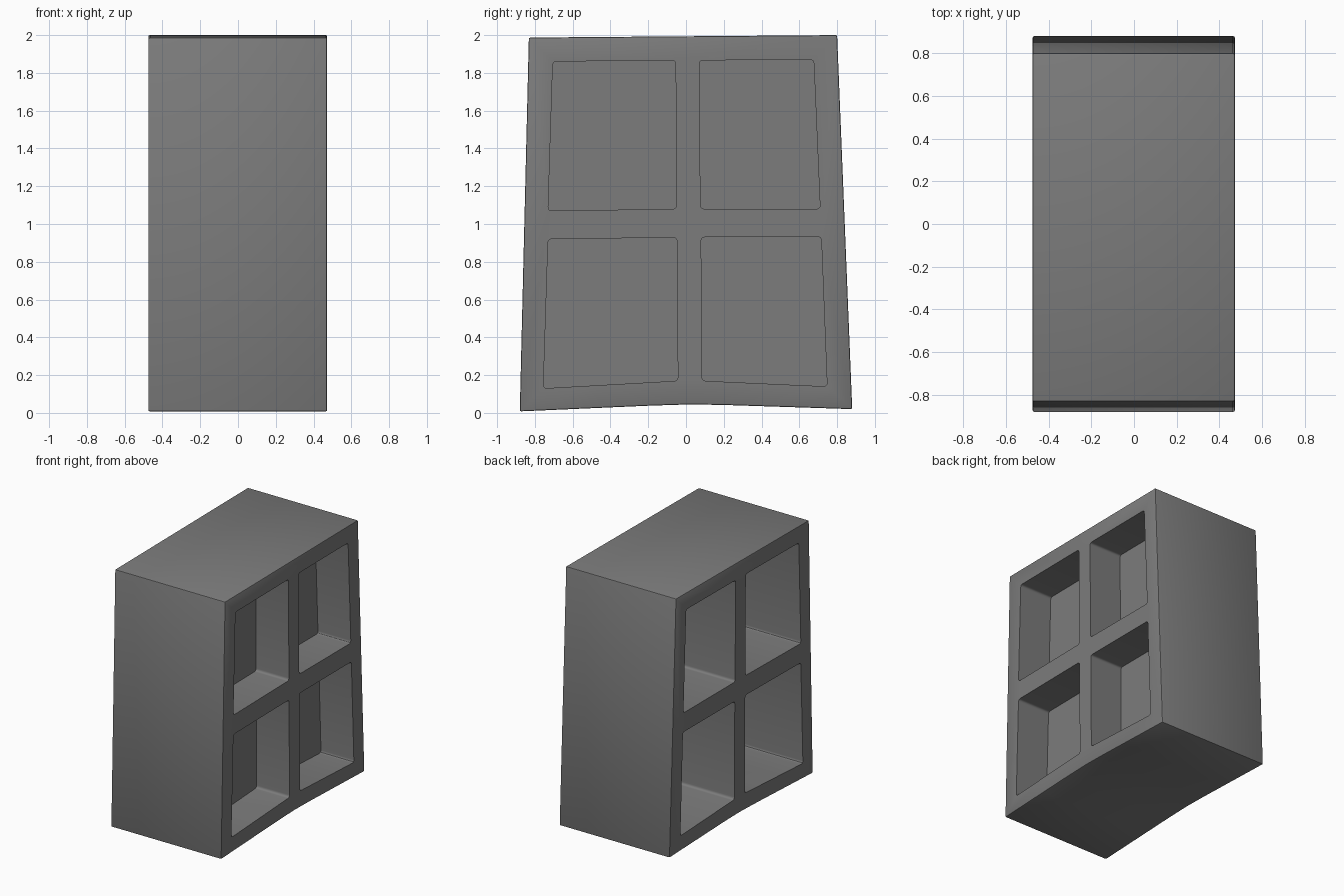
import bpy, bmesh
from mathutils import Vector

cube = bpy.data.objects.get("Cube")
if cube:
    bpy.data.objects.remove(cube)

grey = bpy.data.materials.new("matte_grey")
grey.use_nodes = True
colour = (0.2, 0.2, 0.2, 1)
grey.diffuse_color = colour
grey.node_tree.nodes["Principled BSDF"].inputs["Base Color"].default_value = colour


def rounded(corners, radius, steps=4):
    """Round every corner of a (y, z) outline."""
    pts = [Vector(c) for c in corners]
    out = []
    for i, p in enumerate(pts):
        a = p + (pts[i - 1] - p).normalized() * radius
        b = p + (pts[(i + 1) % len(pts)] - p).normalized() * radius
        for k in range(steps + 1):
            t = k / steps
            out.append(a * (1 - t) ** 2 + p * 2 * t * (1 - t) + b * t ** 2)
    return out


def slab(name, outline, x0, x1):
    """Extrude a (y, z) outline along x."""
    bm = bmesh.new()
    base = bm.faces.new([bm.verts.new((x0, y, z)) for y, z in outline])
    ext = bmesh.ops.extrude_face_region(bm, geom=[base])
    moved = [g for g in ext["geom"] if isinstance(g, bmesh.types.BMVert)]
    bmesh.ops.translate(bm, verts=moved, vec=(x1 - x0, 0, 0))
    bmesh.ops.recalc_face_normals(bm, faces=bm.faces)
    mesh = bpy.data.meshes.new(name)
    bm.to_mesh(mesh)
    bm.free()
    mesh.materials.append(grey)
    obj = bpy.data.objects.new(name, mesh)
    bpy.context.collection.objects.link(obj)
    return obj


def apply(obj, mod):
    bpy.context.view_layer.objects.active = obj
    bpy.ops.object.modifier_apply(modifier=mod.name)


# Tapered outer case with a gently arched underside
arch = [(0.45, 0.034), (0.2, 0.042), (0.02, 0.045), (-0.2, 0.038), (-0.45, 0.027)]
case = slab("shelf_case", [(-0.88, 0.008), (-0.832, 1.987), (0.8, 2.0), (0.88, 0.02)] + arch,
            -0.475, 0.472)
bevel = case.modifiers.new("edge_bevel", "BEVEL")
bevel.width, bevel.segments, bevel.angle_limit = 0.008, 2, 0.5
apply(case, bevel)

# Four slightly crooked compartments cut through the case
cells = {
    "upper_front": [(-0.705, 1.86), (-0.055, 1.866), (-0.05, 1.08), (-0.73, 1.07)],
    "upper_back": [(0.07, 1.866), (0.676, 1.87), (0.71, 1.08), (0.077, 1.08)],
    "lower_front": [(-0.73, 0.92), (-0.048, 0.928), (-0.043, 0.17), (-0.755, 0.13)],
    "lower_back": [(0.08, 0.93), (0.716, 0.932), (0.747, 0.14), (0.085, 0.17)],
}
for name, corners in cells.items():
    cutter = slab(name + "_cutter", rounded(corners, 0.02), -1, 1)
    cut = case.modifiers.new("cut", "BOOLEAN")
    cut.operation, cut.solver, cut.object = "DIFFERENCE", "EXACT", cutter
    apply(case, cut)
    bpy.data.objects.remove(cutter)

# Upright panel closing the compartments between the two open sides
panel = slab("divider_panel", [(-0.78, 0.1), (-0.75, 1.9), (0.72, 1.9), (0.78, 0.1)], 0.08, 0.19)

bpy.ops.object.select_all(action="DESELECT")
case.select_set(True)
bpy.context.view_layer.objects.active = case
bpy.ops.object.shade_smooth_by_angle(angle=0.5)
